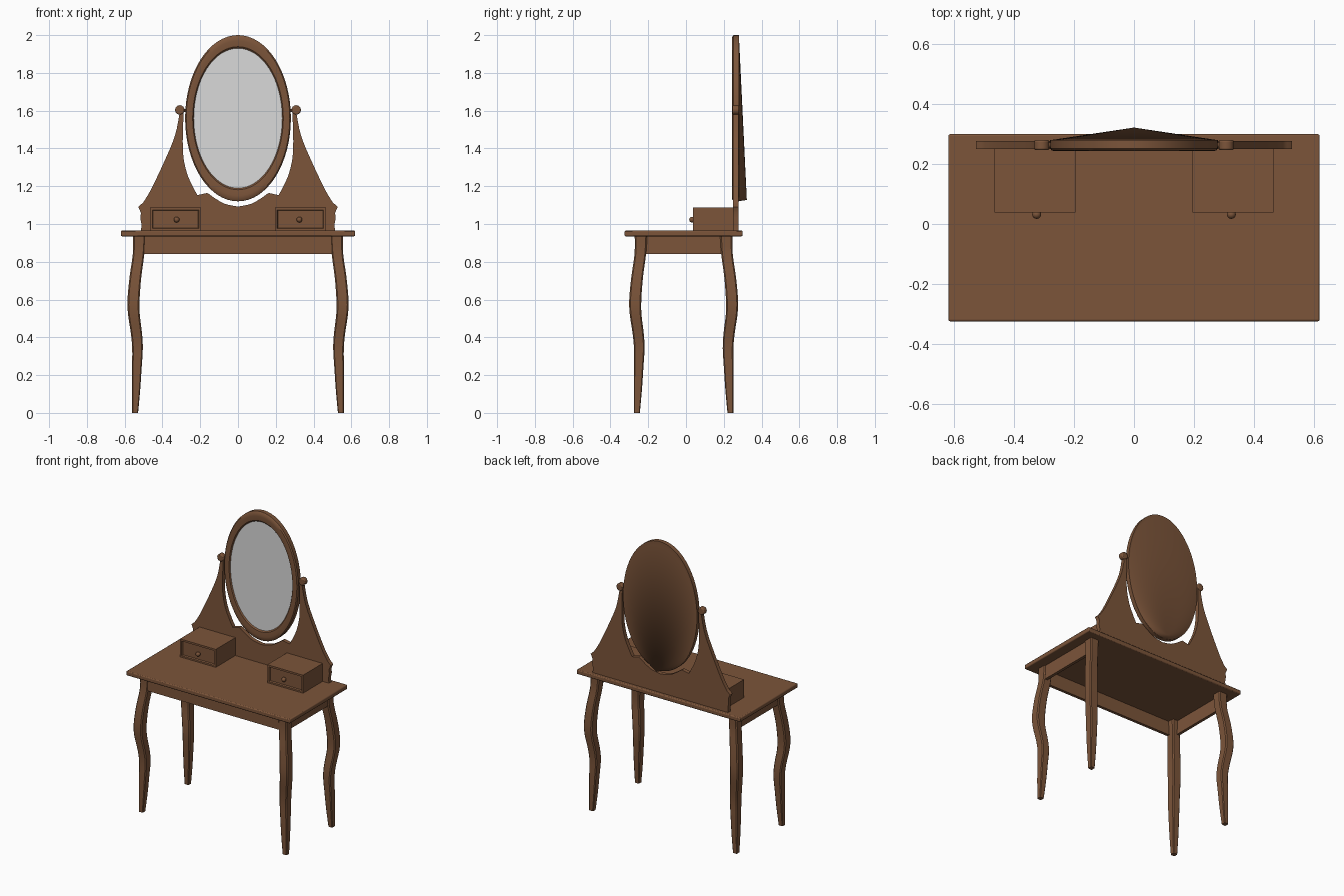
import bpy, bmesh, math
from mathutils import Matrix

if "Cube" in bpy.data.objects:
    bpy.data.objects.remove(bpy.data.objects["Cube"])

CY = -0.0125  # depth centre of the table


def material(name, rgb):
    m = bpy.data.materials.new(name)
    m.diffuse_color = (*rgb, 1)
    m.use_nodes = True
    m.node_tree.nodes["Principled BSDF"].inputs["Base Color"].default_value = m.diffuse_color
    return m


WOOD = material("brown wood", (0.2, 0.09, 0.042))
GLASS = material("mirror grey", (0.7, 0.7, 0.7))


def finish(name, bm, mat=WOOD, angle=35, bevel=0):
    bmesh.ops.recalc_face_normals(bm, faces=bm.faces)
    me = bpy.data.meshes.new(name)
    bm.to_mesh(me)
    bm.free()
    ob = bpy.data.objects.new(name, me)
    bpy.context.collection.objects.link(ob)
    me.materials.append(mat)
    if bevel:
        mod = ob.modifiers.new("bevel", "BEVEL")
        mod.width, mod.segments = bevel, 2
    bpy.ops.object.select_all(action="DESELECT")
    ob.select_set(True)
    bpy.context.view_layer.objects.active = ob
    bpy.ops.object.shade_smooth_by_angle(angle=math.radians(angle))
    return ob


def box_bm(x0, x1, y0, y1, z0, z1):
    bm = bmesh.new()
    m = Matrix.Translation(((x0 + x1) / 2, (y0 + y1) / 2, (z0 + z1) / 2)) @ \
        Matrix.Diagonal((x1 - x0, y1 - y0, z1 - z0, 1))
    bmesh.ops.create_cube(bm, size=1, matrix=m)
    return bm


def loft(rings, closed=False):
    """Skin a list of equal-length point rings; closed joins last to first."""
    bm = bmesh.new()
    vs = [[bm.verts.new(p) for p in r] for r in rings]
    n = len(vs[0])
    pairs = list(zip(vs, vs[1:])) + ([(vs[-1], vs[0])] if closed else [])
    for a, b in pairs:
        for i in range(n):
            j = (i + 1) % n
            bm.faces.new((a[i], a[j], b[j], b[i]))
    if not closed:
        bm.faces.new(vs[0])
        bm.faces.new(vs[-1])
    return bm


def catmull(pts, steps):
    """Smooth curve through points of any dimension."""
    p = [pts[0]] + pts + [pts[-1]]
    out = []
    for k in range(1, len(p) - 2):
        for s in range(steps):
            t = s / steps
            out.append(tuple(0.5 * (2 * b + (c - a) * t + (2 * a - 5 * b + 4 * c - d) * t * t
                                    + (3 * b - a - 3 * c + d) * t ** 3)
                             for a, b, c, d in zip(p[k - 1], p[k], p[k + 1], p[k + 2])))
    return out + [pts[-1]]


def ellipse(rx, rz, y, zc, n=64):
    return [(rx * math.sin(2 * math.pi * i / n), y, zc - rz * math.cos(2 * math.pi * i / n))
            for i in range(n)]


# Tabletop
finish("tabletop", box_bm(-0.62, 0.62, -0.325, 0.3, 0.935, 0.965), bevel=0.006)

# Aprons on the front and both sides (the back is open)
finish("front_apron", box_bm(-0.53, 0.53, -0.268, -0.248, 0.84, 0.937))
for s, side in ((-1, "left"), (1, "right")):
    x0, x1 = sorted((s * 0.528, s * 0.548))
    finish(side + "_apron", box_bm(x0, x1, -0.24, 0.22, 0.84, 0.937))

# Curved legs: height, outer and inner edge
leg = catmull([(0.937, 0.556, 0.49), (0.84, 0.557, 0.496), (0.72, 0.574, 0.512),
               (0.6, 0.585, 0.521), (0.52, 0.582, 0.52), (0.42, 0.567, 0.508),
               (0.34, 0.56, 0.504), (0.24, 0.561, 0.51), (0.12, 0.561, 0.518),
               (0.0, 0.56, 0.529)], 3)
for sx, side in ((-1, "left"), (1, "right")):
    for sy, end in ((-1, "front"), (1, "back")):
        rings = []
        for z, o, i in leg:
            c, h = (o + i) / 2, (o - i) / 2
            k = h * 0.78
            rings.append([(sx * (c + u), CY + sy * (c - 0.297 + v), z) for u, v in
                          ((h, k), (k, h), (-k, h), (-h, k), (-h, -k), (-k, -h), (k, -h), (h, -k))])
        finish(f"{end}_{side}_leg", loft(rings), angle=30)

# Backboard with two curved arms
outer = [(0.513, 0.965), (0.511, 1.0), (0.517, 1.03), (0.514, 1.06), (0.528, 1.09), (0.512, 1.105)]
outer += catmull([(0.505, 1.11), (0.462, 1.18), (0.386, 1.34), (0.333, 1.47), (0.308, 1.595)], 4)
inner = catmull([(0.288, 1.595), (0.292, 1.39), (0.272, 1.275), (0.238, 1.196), (0.215, 1.153)], 4)
inner += [(0.164, 1.164)] + catmull([(0.155, 1.16), (0.12, 1.135), (0.07, 1.107), (0, 1.092)], 4)
half = outer + inner
outline = half + [(-x, z) for x, z in reversed(half[:-1])]
finish("backboard", loft([[(x, y, z) for x, z in outline] for y in (0.25, 0.277)]))

# Round arm tops and the pins holding the mirror
for s, side in ((-1, "left"), (1, "right")):
    bm = bmesh.new()
    bmesh.ops.create_cone(bm, cap_ends=True, segments=24, radius1=0.025, radius2=0.025, depth=0.034,
                          matrix=Matrix.Translation((s * 0.308, 0.2635, 1.604))
                          @ Matrix.Rotation(math.pi / 2, 4, "X"))
    finish(side + "_arm_knob", bm, bevel=0.006)
    bm = bmesh.new()
    bmesh.ops.create_cone(bm, cap_ends=True, segments=12, radius1=0.008, radius2=0.008, depth=0.05,
                          matrix=Matrix.Translation((s * 0.285, 0.2635, 1.6))
                          @ Matrix.Rotation(math.pi / 2, 4, "Y"))
    finish(side + "_mirror_pin", bm)

# Oval mirror frame
ZC = 1.56
profile = [(0, 0.281), (0, 0.252), (0.006, 0.245), (0.02, 0.243), (0.04, 0.246), (0.047, 0.256), (0.047, 0.281)]
finish("mirror_frame", loft([ellipse(0.28 - d, 0.44 - d * 1.53, y, ZC) for d, y in profile], True))

# Mirror glass
bm = bmesh.new()
bm.faces.new([bm.verts.new(p) for p in ellipse(0.236, 0.372, 0.254, ZC)])
finish("mirror_glass", bm, GLASS)

# Mirror back, rising to a point at the bottom
bm = bmesh.new()
rim = [bm.verts.new(p) for p in ellipse(0.279, 0.439, 0.28, ZC)]
tip = bm.verts.new((0, 0.322, 1.127))
for i in range(len(rim)):
    bm.faces.new((rim[i], rim[(i + 1) % len(rim)], tip))
bm.faces.new(rim)
finish("mirror_back", bm)

# Small drawers with a recessed front and a knob
for s, side in ((-1, "left"), (1, "right")):
    x0, x1 = sorted((s * 0.466, s * 0.195))
    bm = box_bm(x0, x1, 0.038, 0.252, 0.963, 1.088)
    bm.normal_update()
    front = [f for f in bm.faces if f.normal.y < -0.9]
    bmesh.ops.inset_region(bm, faces=front, thickness=0.018)
    bmesh.ops.inset_region(bm, faces=front, thickness=0.006, depth=-0.009)
    finish(side + "_drawer", bm, angle=20)
    bm = bmesh.new()
    bmesh.ops.create_uvsphere(bm, u_segments=16, v_segments=10, radius=0.015,
                              matrix=Matrix.Translation((s * 0.325, 0.032, 1.023)))
    bmesh.ops.create_cone(bm, cap_ends=True, segments=12, radius1=0.007, radius2=0.007, depth=0.02,
                          matrix=Matrix.Translation((s * 0.325, 0.042, 1.023))
                          @ Matrix.Rotation(math.pi / 2, 4, "X"))
    finish(side + "_drawer_knob", bm)
